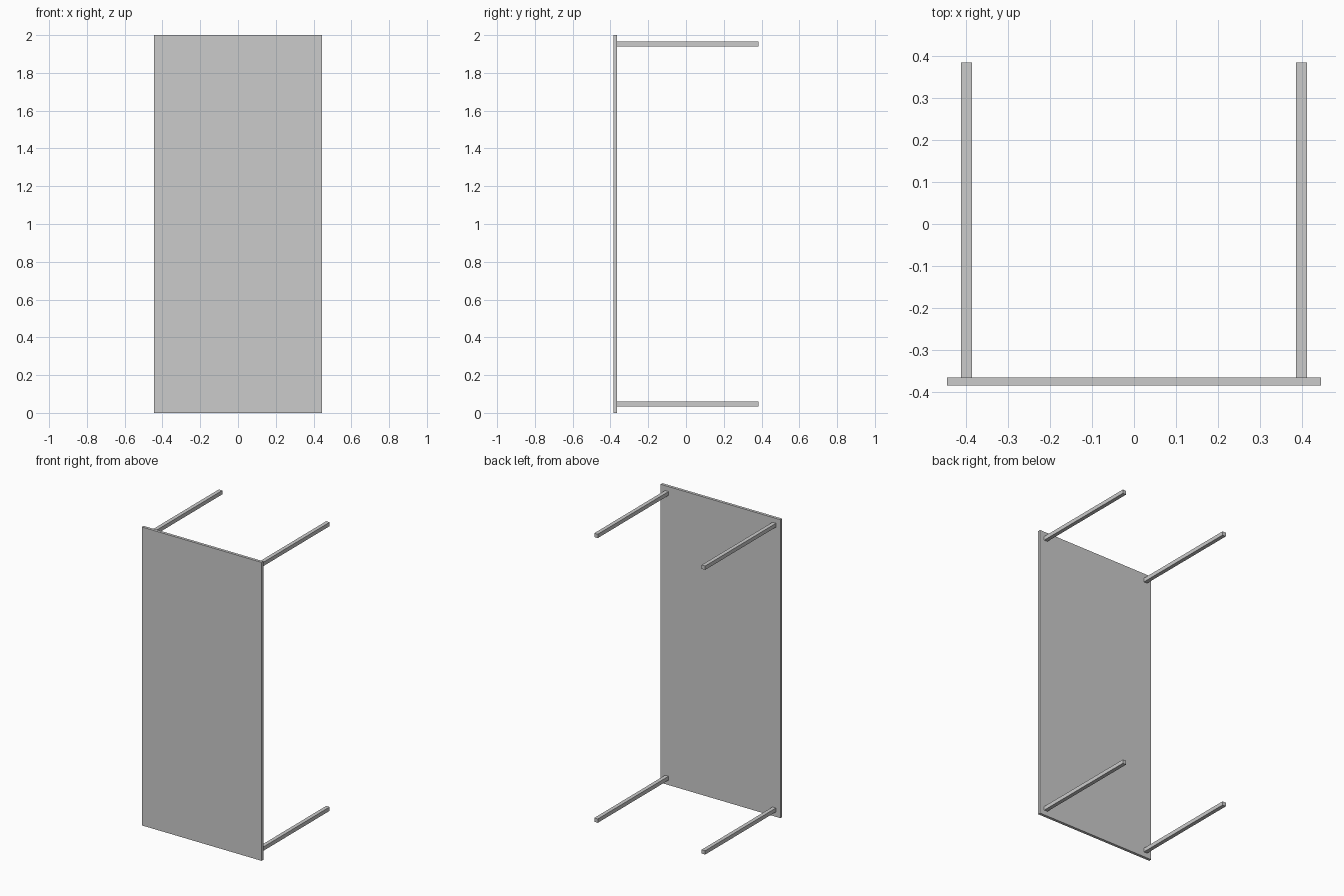
import bpy

if "Cube" in bpy.data.objects:
    bpy.data.objects.remove(bpy.data.objects["Cube"])


def box(name, lo, hi):
    """Axis-aligned box between two corners."""
    bpy.ops.mesh.primitive_cube_add(size=1, location=[(a + b) / 2 for a, b in zip(lo, hi)])
    ob = bpy.context.object
    ob.name = name
    ob.scale = [b - a for a, b in zip(lo, hi)]
    bpy.ops.object.transform_apply(location=False, rotation=False, scale=True)
    return ob


HALF_W, HALF_D, LENGTH = 0.444, 0.384, 2.0
THICK, LEG, INSET = 0.019, 0.026, 0.033
inner = -HALF_D + THICK

# Table top, standing on its short edge
box("table_top", (-HALF_W, -HALF_D, 0), (HALF_W, inner, LENGTH))

# Four square legs, inset from the corners
for side, x in (("left", -HALF_W + INSET), ("right", HALF_W - INSET - LEG)):
    for level, z in (("lower", INSET), ("upper", LENGTH - INSET - LEG)):
        box(f"{level}_{side}_leg", (x, inner, z), (x + LEG, HALF_D, z + LEG))
